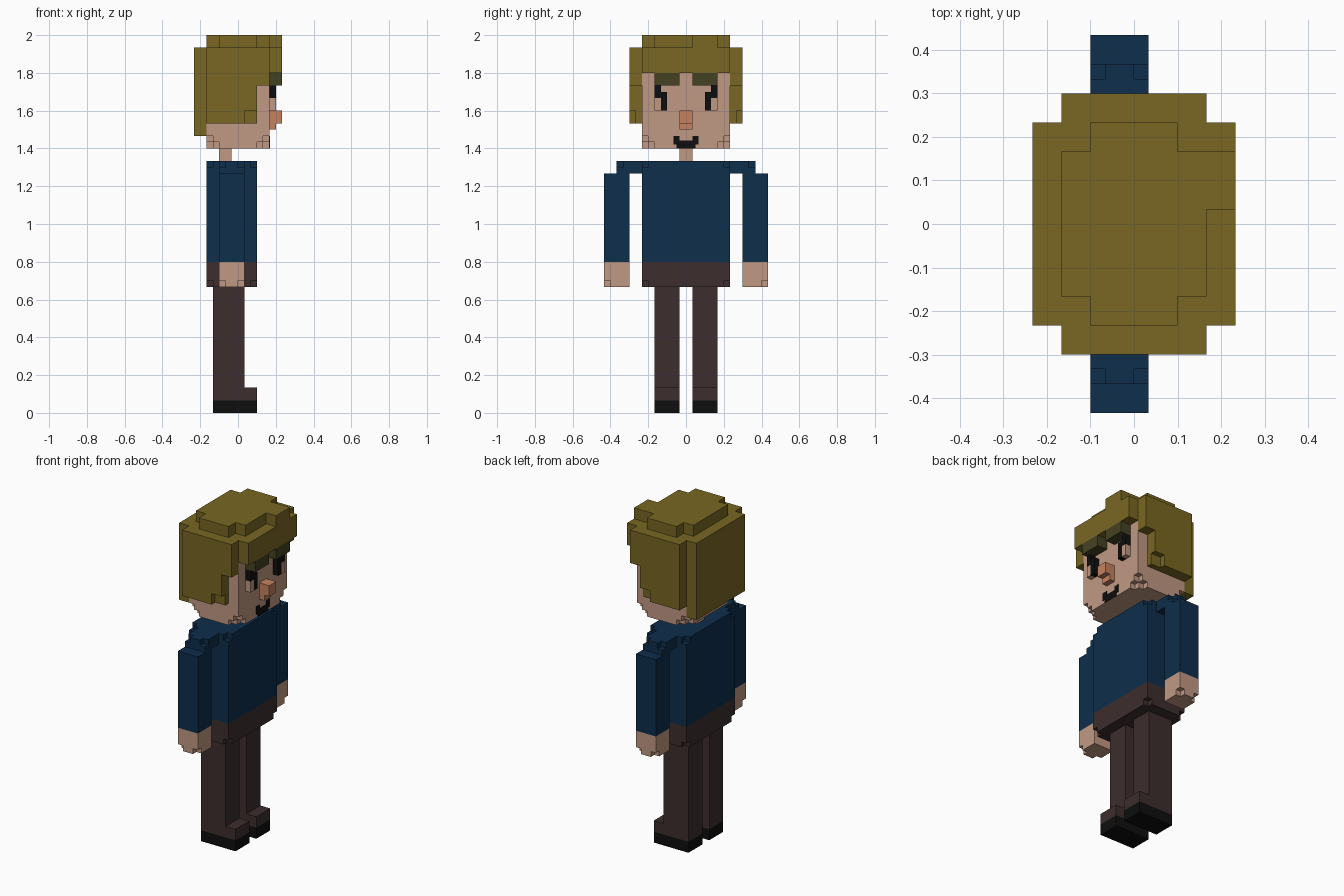
import bpy, bmesh

U = 1 / 30  # one block unit

cube = bpy.data.objects.get("Cube")
if cube:
    bpy.data.objects.remove(cube, do_unlink=True)


def lin(c):
    c /= 255
    return c / 12.92 if c <= 0.04045 else ((c + 0.055) / 1.055) ** 2.4


def material(name, rgb):
    m = bpy.data.materials.new(name)
    col = tuple(lin(c) for c in rgb) + (1,)
    m.diffuse_color = col
    m.use_nodes = True
    bsdf = next(n for n in m.node_tree.nodes if n.type == 'BSDF_PRINCIPLED')
    bsdf.inputs["Base Color"].default_value = col
    bsdf.inputs["Roughness"].default_value = 0.9
    return m


SKIN = material("skin", (192, 152, 130))
HAIR = material("olive blond hair", (120, 103, 34))
BROW = material("dark olive brow", (68, 66, 34))
NOSE = material("rosy nose", (198, 130, 96))
BLACK = material("black", (15, 14, 14))
SHIRT = material("navy shirt", (14, 46, 76))
TROUSERS = material("dark brown trousers", (61, 45, 46))


def solid(name, boxes):
    """One clean block shape. Each box is (material, x0, x1, y0, y1, z0, z1);
    later boxes override earlier ones and a None material cuts away."""
    planes = [sorted({b[1 + 2 * a + s] for b in boxes for s in (0, 1)}) for a in range(3)]

    def cell(idx):
        mid = []
        for a in range(3):
            if not 0 <= idx[a] < len(planes[a]) - 1:
                return None
            mid.append((planes[a][idx[a]] + planes[a][idx[a] + 1]) / 2)
        found = None
        for b in boxes:
            if all(b[1 + 2 * a] < mid[a] < b[2 + 2 * a] for a in range(3)):
                found = b[0]
        return found

    mats = list(dict.fromkeys(b[0] for b in boxes if b[0]))
    bm = bmesh.new()
    verts = {}

    def vert(i):
        if i not in verts:
            verts[i] = bm.verts.new([planes[a][i[a]] * U for a in range(3)])
        return verts[i]

    for i in range(len(planes[0]) - 1):
        for j in range(len(planes[1]) - 1):
            for k in range(len(planes[2]) - 1):
                mat = cell((i, j, k))
                if mat is None:
                    continue
                # Only exposed sides get a face
                for a in range(3):
                    b, c = (a + 1) % 3, (a + 2) % 3
                    for s in (0, 1):
                        near = [i, j, k]
                        near[a] += 2 * s - 1
                        if cell(near) is not None:
                            continue
                        loop = []
                        for db, dc in ((0, 0), (1, 0), (1, 1), (0, 1)):
                            p = [i, j, k]
                            p[a] += s
                            p[b] += db
                            p[c] += dc
                            loop.append(vert(tuple(p)))
                        f = bm.faces.new(loop if s else loop[::-1])
                        f.material_index = mats.index(mat)
    bmesh.ops.dissolve_limit(bm, angle_limit=0.01, verts=bm.verts[:],
                             edges=bm.edges[:], delimit={'MATERIAL'})
    me = bpy.data.meshes.new(name)
    bm.to_mesh(me)
    bm.free()
    for m in mats:
        me.materials.append(m)
    ob = bpy.data.objects.new(name, me)
    bpy.context.collection.objects.link(ob)
    return ob


def flip(boxes):
    """Mirror boxes across y = 0."""
    return [(m, x0, x1, -y1, -y0, z0, z1) for m, x0, x1, y0, y1, z0, z1 in boxes]


def both(boxes):
    return boxes + flip(boxes)


def pair(name, boxes):
    solid("left_" + name, boxes)
    solid("right_" + name, flip(boxes))


# Head with stepped lower corners
steps = []
for x, d in ((5, -1), (-5, 1)):
    for i, j, k in ((1, 1, 2), (2, 1, 1), (1, 2, 1)):
        xs = sorted((x, x + d * i))
        steps.append((None, xs[0], xs[1], 7 - j, 7, 42, 42 + k))
solid("head", [(SKIN, -5, 5, -7, 7, 42, 54)] + both(steps))

# Hair: cap, side locks, back, fringe and raised crown
sides = [
    (HAIR, -5, 5, 7, 9, 52, 58),
    (HAIR, -5, 3, 7, 9, 48, 52),
    (HAIR, -5, 1, 7, 9, 46, 48),
    (HAIR, 1, 3, 7, 8, 46, 48),
]
solid("hair", [
    (HAIR, -7, 7, -7, 7, 54, 58),
    (HAIR, -7, -5, -7, 7, 44, 54),
    (HAIR, -5, 5, -5, 5, 58, 60),
    (HAIR, -3, 3, -7, 7, 58, 60),
    (HAIR, 5, 7, 1, 5, 58, 60),
] + both(sides))

# Face
pair("eyebrow", [(BROW, 5, 7, 1, 5, 52, 54)])
pair("eye", [
    (SKIN, 5, 6, 4, 5, 48, 50),
    (BLACK, 5, 6, 4, 5, 50, 52),
    (BLACK, 5, 6, 3, 4, 48, 51),
])
solid("nose", [(NOSE, 5, 7, -1, 1, 46, 48), (NOSE, 5, 6, -1, 1, 45, 46)])
solid("mouth", [(BLACK, 5, 5.1, -1.5, 1.5, 42, 43.3)]
      + both([(BLACK, 5, 5.1, 1, 2, 42.6, 44)]))

# Neck and torso, with the small corner blocks removed
solid("neck", [(SKIN, -3, -1, -1, 1, 40, 42)])
corners = [(None, x, x + 1, 6, 7, z, z + 1) for x in (-5, 2) for z in (20, 39)]
solid("torso", [
    (SHIRT, -5, 3, -7, 7, 24, 40),
    (TROUSERS, -5, 3, -7, 7, 20, 24),
] + both(corners))

# Arms: shoulder, sleeve and hand
pair("arm", [
    (SHIRT, -3, 1, 7, 11, 38, 40),
    (SHIRT, -3, 1, 9, 13, 24, 38),
    (SKIN, -3, 1, 9, 13, 20, 24),
] + [(None, x, x + 1, 10, 11, 39, 40) for x in (-3, 0)]
  + [(None, x, x + 1, 12, 13, 20, 21) for x in (-3, 0)])

# Legs: trouser leg, instep and shoe sole
pair("leg", [
    (TROUSERS, -4, 1, 1, 5, 2, 20),
    (TROUSERS, 1, 3, 1, 5, 2, 4),
    (BLACK, -4, 3, 1, 5, 0, 2),
])
